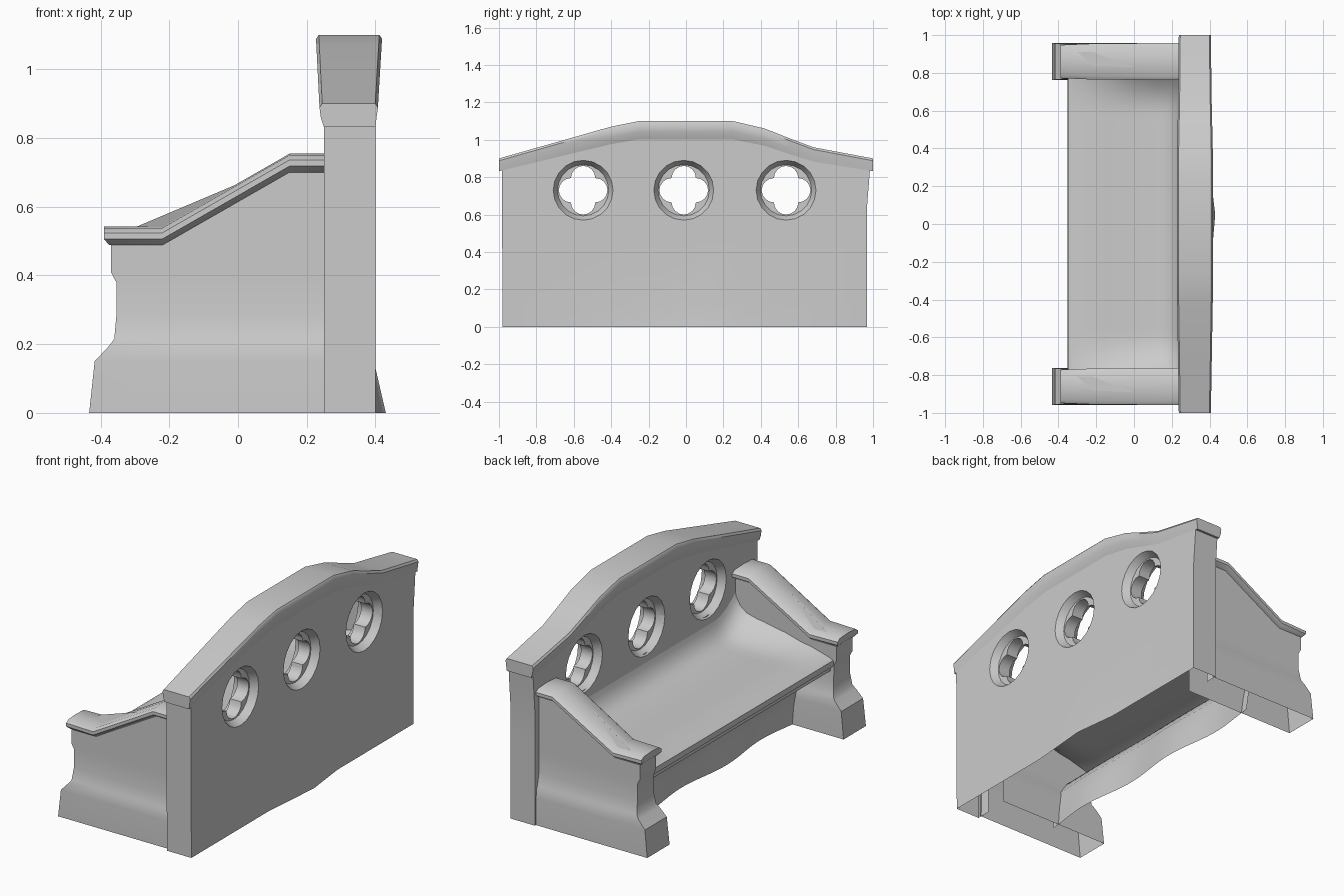
import bpy, bmesh, math
from mathutils import Vector

cube = bpy.data.objects.get("Cube")
if cube:
    bpy.data.objects.remove(cube)

stone = bpy.data.materials.new("grey_stone")
stone.use_nodes = True
GREY = (0.6, 0.6, 0.6, 1)
stone.diffuse_color = GREY
stone.node_tree.nodes["Principled BSDF"].inputs["Base Color"].default_value = GREY


def make(name, bm, angle=40):
    mesh = bpy.data.meshes.new(name)
    bm.to_mesh(mesh)
    bm.free()
    ob = bpy.data.objects.new(name, mesh)
    bpy.context.collection.objects.link(ob)
    mesh.materials.append(stone)
    smooth(ob, angle)
    return ob


def smooth(ob, angle=40):
    bpy.ops.object.select_all(action='DESELECT')
    ob.select_set(True)
    bpy.context.view_layer.objects.active = ob
    bpy.ops.object.shade_smooth_by_angle(angle=math.radians(angle))


def loft(rings):
    """Closed solid through rings of equal point count."""
    bm = bmesh.new()
    vs = [[bm.verts.new(p) for p in r] for r in rings]
    n = len(vs[0])
    for a, b in zip(vs, vs[1:]):
        for k in range(n):
            m = (k + 1) % n
            bm.faces.new((a[k], a[m], b[m], b[k]))
    bm.faces.new(vs[0])
    bm.faces.new(vs[-1])
    bmesh.ops.recalc_face_normals(bm, faces=bm.faces)
    return bm


def drop(bm, test):
    bmesh.ops.delete(bm, geom=[f for f in bm.faces if test(f)], context='FACES')


# Backrest crest line (y, top height)
CREST = [(-1, .90), (-.7, .985), (-.4, 1.07), (-.25, 1.1), (.25, 1.1),
         (.42, 1.06), (.56, 1.005), (.68, .96), (1, .90)]

# Backrest panel
outline = [(-.98, 0), (-.985, .86)] + [(y, z - .05) for y, z in CREST[1:-1]]
outline += [(.985, .86), (.967, .63), (.967, 0)]
back = make("backrest_panel", loft([[(x, y, z) for y, z in outline] for x in (.25, .40)]))


# Four-lobed openings with a round recess on both faces
def quatrefoil(x, cy, cz, r=.065):
    pts = []
    for q in range(4):
        d = q * math.pi / 2
        for k in range(8):
            a = d - math.pi / 2 + math.pi * k / 8
            pts.append((x, cy + r * (math.cos(d) + math.cos(a)),
                        cz + r * (math.sin(d) + math.sin(a))))
    return pts


def disc(x, cy, cz, r):
    return [(x, cy + r * math.cos(k * math.tau / 20), cz + r * math.sin(k * math.tau / 20))
            for k in range(20)]


for cy in (-.55, -.012, .535):
    cz = .73
    for rings in ([quatrefoil(.1, cy, cz), quatrefoil(.6, cy, cz)],
                  [disc(.45, cy, cz, .168), disc(.40, cy, cz, .16), disc(.36, cy, cz, .137)],
                  [disc(.20, cy, cz, .168), disc(.25, cy, cz, .16), disc(.29, cy, cz, .137)]):
        cutter = make("cutter", loft(rings))
        cutter.hide_render = True
        mod = back.modifiers.new("opening", 'BOOLEAN')
        mod.operation, mod.solver, mod.object = 'DIFFERENCE', 'EXACT', cutter
        bpy.context.view_layer.objects.active = back
        bpy.ops.object.modifier_apply(modifier=mod.name)
        bpy.data.objects.remove(cutter)

# Hollow underside and slight bulge at the foot of the panel
bm = bmesh.new()
bm.from_mesh(back.data)
cuts = [((0, 0, .13), (0, 0, 1)), ((0, 0, .45), (0, 0, 1))]
cuts += [((0, y, 0), (0, 1, 0)) for y in (-.9, -.3, .05, .3, .9)]
for co, no in cuts:
    bmesh.ops.bisect_plane(bm, geom=bm.verts[:] + bm.edges[:] + bm.faces[:],
                           plane_co=co, plane_no=no)
for v in bm.verts:
    if v.co.z < .01 and v.co.x > .39 and abs(v.co.y - .05) < .01:
        v.co.x += .03
bm.normal_update()


def hidden_face(f):
    c = f.calc_center_median()
    under_seat = f.normal.x < -.9 and c.z < .45 and abs(c.y) < .9
    return c.z < .001 or under_seat


drop(bm, hidden_face)
bm.to_mesh(back.data)
bm.free()
smooth(back, 30)

# Coping along the top of the backrest
rings = []
for y, z in CREST:
    t = (z - .90) / .2
    h = .068 + .03 * t
    x0, x1 = .237 - .01 * t, .407 + .012 * t
    rings.append([(.25, y, z - h), (x0 + .004, y, z - .6 * h), (x0, y, z - .012),
                  (x0 + .008, y, z), (x1 - .008, y, z), (x1, y, z - .012),
                  (x1 - .004, y, z - .6 * h), (.40, y, z - h)])
make("backrest_coping", loft(rings))

# Seat sheet: sweeps up to the backrest and arms, rolls over a lip into the apron
PROFILE = [(.26, .58), (.245, .51), (.22, .465), (.18, .435), (.12, .42), (0, .415),
           (-.15, .415), (-.33, .415), (-.35, .405), (-.352, .375), (-.335, .365),
           (-.335, .345), (-.30, .33), (-.20, .29), (-.14, .21), (-.12, .1), (-.11, 0)]
COLS = 32
bm = bmesh.new()
grid = []
for i, (x, z) in enumerate(PROFILE):
    row = []
    for j in range(COLS + 1):
        y = -.81 + 1.62 * j / COLS
        lift = wave = 0
        if i < 8:
            t = max(0, (abs(y) - .60) / .2)
            lift = .1 * t * t * min(1, max(0, (x + .33) / .4))
        elif i > 12:
            wave = .016 * math.sin(y * 9) * (1 - z / .33)
        row.append(bm.verts.new((x + wave, y, z + lift)))
    grid.append(row)
for a, b in zip(grid, grid[1:]):
    for j in range(COLS):
        bm.faces.new((a[j], a[j + 1], b[j + 1], b[j]))
make("seat_and_apron", bm)

# Arms: flared plinth and wall, then a sloping cap
WALL = [(0, -.433, .098), (.15, -.417, .096), (.195, -.375, .092), (.215, -.36, .084),
        (.28, -.354, .072), (.38, -.354, .07), (.41, -.37, .07), (.51, -.37, .07)]
PATH = [(-.39, .54, .088), (-.22, .54, .095), (.15, .752, .098), (.26, .752, .098)]
for side, label in ((1, "left"), (-1, "right")):
    cy = .86 * side
    rings = []
    for z, front, hw in WALL:
        high = .73 if z > .5 else z
        cols = [(front, z), (-.22, z), (.15, high), (.26, high)]
        rings.append([(x, cy - hw, h) for x, h in cols] +
                     [(x, cy + hw, h) for x, h in reversed(cols)])
    bm = loft(rings)
    drop(bm, lambda f: f.calc_center_median().z < .001 or f.normal.x > .9)
    make(label + "_arm_wall", bm, 35)

    rings = []
    for x, z, hw in PATH:
        section = [(-.07, -.052), (-hw, -.034), (-hw, -.016), (-hw + .02, -.002), (0, .002)]
        section += [(-w, dz) for w, dz in reversed(section[:-1])]
        rings.append([(x + (.015 if dz < -.04 and x < -.3 else 0), cy + w, z + dz)
                      for w, dz in section])
    make(label + "_arm_cap", loft(rings), 50)
